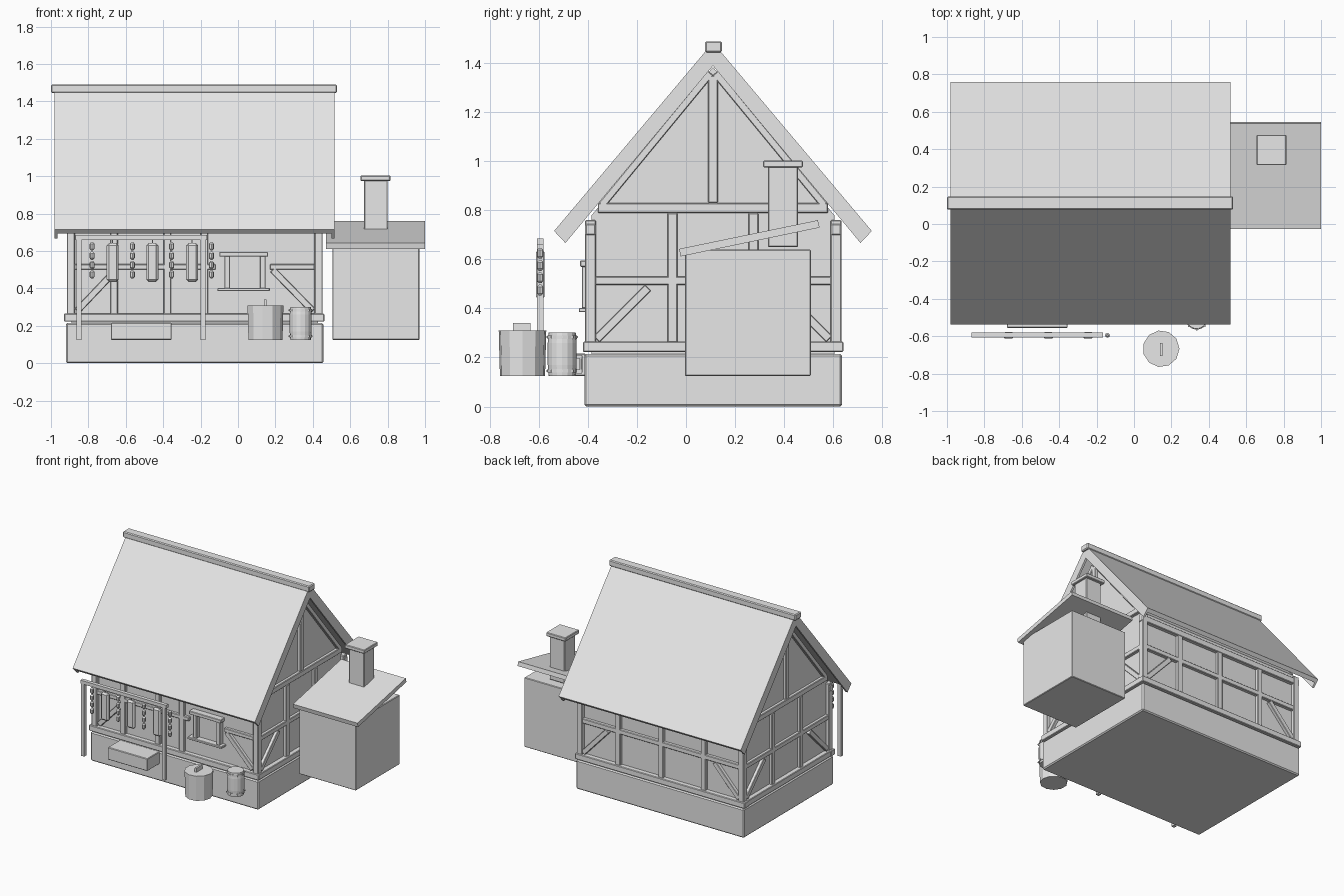
import bpy, bmesh, math
from mathutils import Vector

cube = bpy.data.objects.get("Cube")
if cube:
    bpy.data.objects.remove(cube)

grey = bpy.data.materials.new("plain grey")
grey.use_nodes = True
grey.diffuse_color = (0.8, 0.8, 0.8, 1)
grey.node_tree.nodes["Principled BSDF"].inputs["Base Color"].default_value = (0.8, 0.8, 0.8, 1)


def finish(name, bm, bevel=0):
    bmesh.ops.recalc_face_normals(bm, faces=bm.faces)
    mesh = bpy.data.meshes.new(name)
    bm.to_mesh(mesh)
    bm.free()
    ob = bpy.data.objects.new(name, mesh)
    bpy.context.collection.objects.link(ob)
    mesh.materials.append(grey)
    if bevel:
        mod = ob.modifiers.new("Bevel", "BEVEL")
        mod.width = bevel
        mod.segments = 1
    return ob


def box(name, x, y, z, bevel=0):
    bm = bmesh.new()
    bmesh.ops.create_cube(bm, size=1)
    for v in bm.verts:
        v.co = Vector([a[0] + (c + 0.5) * (a[1] - a[0]) for a, c in zip((x, y, z), v.co)])
    return finish(name, bm, bevel)


def prism(name, points, axis, lo, hi, bevel=0):
    """Extrude a (horizontal, z) outline along x or y."""
    bm = bmesh.new()
    place = (lambda p: (lo, *p)) if axis == "x" else (lambda p: (p[0], lo, p[1]))
    face = bm.faces.new([bm.verts.new(place(p)) for p in points])
    new = bmesh.ops.extrude_face_region(bm, geom=[face])["geom"]
    shift = Vector((hi - lo, 0, 0) if axis == "x" else (0, hi - lo, 0))
    bmesh.ops.translate(bm, vec=shift, verts=[g for g in new if isinstance(g, bmesh.types.BMVert)])
    return finish(name, bm, bevel)


def bar(name, a, b, width, axis, lo, hi):
    """Slanted timber between two (horizontal, z) points."""
    a, b = Vector(a), Vector(b)
    d = (b - a).normalized()
    n = Vector((-d.y, d.x)) * width / 2
    prism(name, [a - n, b - n, b + n, a + n], axis, lo, hi, 0.003)


def lathe(name, x, y, rings, sides):
    """Stack of (radius, z) rings, capped."""
    bm = bmesh.new()
    loops = [[bm.verts.new((x + r * math.cos(math.tau * i / sides), y + r * math.sin(math.tau * i / sides), z))
              for i in range(sides)] for r, z in rings]
    for low, high in zip(loops, loops[1:]):
        for i in range(sides):
            j = (i + 1) % sides
            bm.faces.new((low[i], low[j], high[j], high[i]))
    bm.faces.new(loops[0])
    bm.faces.new(loops[-1])
    return finish(name, bm)


# House body
X0, X1, Y0, Y1, MID = -0.92, 0.457, -0.415, 0.637, 0.11
box("foundation", (X0, X1), (Y0, Y1), (0, 0.215), 0.008)
prism("plaster_walls", [(-0.385, 0.2), (0.605, 0.2), (0.605, 0.78), (MID, 1.385), (-0.385, 0.78)],
      "x", X0 + 0.03, X1 - 0.03)

# Sills, plates and corner posts
for y in (Y0, Y1):
    s = 1 if y == Y1 else -1
    ys = sorted((y + s * 0.005, y - s * 0.045))
    box("long_sill", (X0 - 0.01, X1 + 0.005), ys, (0.222, 0.265), 0.004)
    box("wall_plate", (X0, X1), sorted((y - s * 0.005, y - s * 0.045)), (0.70, 0.745), 0.004)
    for x in ((X0 + 0.005, X0 + 0.048), (X1 - 0.047, X1 - 0.004)):
        box("corner_post", x, sorted((y - s * 0.003, y - s * 0.048)), (0.26, 0.76), 0.004)

# Gable end framing, both ends
for x, s in ((X0, -1), (X1, 1)):
    span = sorted((x - s * 0.008, x - s * 0.045))
    box("gable_sill", sorted((x + s * 0.005, x - s * 0.045)), (Y0 - 0.005, Y1 + 0.005), (0.222, 0.265), 0.004)
    box("gable_rail", span, (Y0 + 0.04, Y1 - 0.04), (0.495, 0.53), 0.004)
    box("tie_beam", span, (-0.36, 0.58), (0.79, 0.83), 0.004)
    box("king_post", span, (0.09, 0.13), (0.83, 1.35), 0.004)
    for y in (-0.055, 0.275):
        box("gable_stud", span, (y - 0.02, y + 0.02), (0.26, 0.79), 0.004)
    for m in (-1, 1):
        bar("gable_brace", (MID + m * 0.475, 0.275), (MID + m * 0.265, 0.485), 0.035, "x", *span)
        bar("gable_rafter", (MID + m * 0.455, 0.82), (MID + m * 0.01, 1.36), 0.03, "x", *span)

# Back wall framing
back = (Y1 - 0.045, Y1 - 0.008)
box("back_rail", (X0 + 0.04, X1 - 0.04), back, (0.495, 0.53), 0.004)
for x in (-0.58, -0.23, 0.12):
    box("back_stud", (x - 0.02, x + 0.02), back, (0.26, 0.72), 0.004)
for a, b in ((X0 + 0.05, X0 + 0.25), (X1 - 0.05, X1 - 0.25)):
    bar("back_brace", (a, 0.275), (b, 0.49), 0.035, "y", *back)

# Front wall framing
front = (Y0 + 0.008, Y0 + 0.045)
for x in ((-0.875, -0.12), (0.17, 0.41)):
    box("front_rail", x, front, (0.5, 0.53), 0.004)
for x in (-0.662, -0.378, -0.18):
    box("front_stud", (x - 0.02, x + 0.02), front, (0.26, 0.72), 0.004)
bar("front_brace", (0.4, 0.28), (0.185, 0.5), 0.035, "y", *front)
bar("front_brace", (-0.86, 0.28), (-0.67, 0.48), 0.035, "y", *front)

# Window and doorstep
box("window_pane", (-0.06, 0.14), (-0.392, -0.38), (0.4, 0.58))
for x in (-0.06, 0.13):
    box("window_jamb", (x - 0.012, x + 0.018), (-0.425, -0.38), (0.4, 0.575), 0.003)
box("window_lintel", (-0.1, 0.16), (-0.432, -0.38), (0.57, 0.595), 0.003)
box("window_sill", (-0.11, 0.17), (-0.437, -0.38), (0.385, 0.402), 0.003)
box("doorstep", (-0.68, -0.355), (-0.555, -0.41), (0.125, 0.217), 0.004)

# Main roof: thin slopes, deeper boards at the gable ends, ridge cap
APEX, EAVE = 1.485, 0.716
for m in (-1, 1):
    def slope(t):
        drop = t / 0.065
        return [(MID, APEX), (MID + m * 0.648, EAVE),
                (MID + m * (0.648 - 0.046 * drop), EAVE - 0.049 * drop), (MID, APEX - 0.095 * drop)]
    prism("roof_slope", slope(0.028), "x", -0.978, 0.513)
    for x in (-0.98, 0.5):
        prism("barge_board", slope(0.065), "x", x, x + 0.015)
box("ridge_cap", (-1, 0.53), (0.077, 0.147), (1.445, 1.49), 0.006)

# Side shed with lean-to roof and chimney
box("shed", (0.505, 0.97), (-0.005, 0.51), (0.125, 0.64), 0.004)
prism("shed_roof", [(-0.022, 0.612), (0.545, 0.73), (0.538, 0.76), (-0.028, 0.643)], "x", 0.47, 1.0)
box("chimney", (0.675, 0.8), (0.335, 0.457), (0.65, 0.98), 0.004)
box("chimney_cap", (0.655, 0.815), (0.315, 0.477), (0.975, 1.003), 0.004)

# Drying rack with hanging goods
for x in (-0.85, -0.187):
    box("rack_post", (x - 0.013, x + 0.013), (-0.607, -0.582), (0.125, 0.67))
box("rack_bar", (-0.868, -0.165), (-0.608, -0.581), (0.66, 0.685))
for x in (-0.67, -0.458, -0.245):
    box("hanging_meat", (x - 0.032, x + 0.032), (-0.612, -0.578), (0.435, 0.642), 0.012)
    box("meat_cord", (x - 0.003, x + 0.003), (-0.598, -0.592), (0.635, 0.665))
for x in (-0.78, -0.565, -0.355, -0.142):
    for i in range(4):
        z = 0.475 + 0.05 * i
        lathe("sausage_link", x, -0.595, [(0.005, z - 0.022), (0.013, z - 0.013), (0.013, z + 0.013), (0.005, z + 0.022)], 8)

# Chopping block with a wedge on top
lathe("chopping_block", 0.145, -0.667, [(0.093, 0.125), (0.098, 0.31)], 11)
box("wedge", (0.138, 0.152), (-0.705, -0.635), (0.305, 0.34))

# Barrel with hoops, rivets and handle
BX, BY = 0.335, -0.505
lathe("barrel", BX, BY, [(0.055, 0.125), (0.059, 0.17), (0.059, 0.26), (0.055, 0.302)], 16)
for z in (0.145, 0.283):
    lathe("barrel_hoop", BX, BY, [(0.06, z - 0.007), (0.06, z + 0.007)], 16)
    for i in range(8):
        a = math.tau * i / 8
        x, y = BX + 0.06 * math.cos(a), BY + 0.06 * math.sin(a)
        box("rivet", (x - 0.004, x + 0.004), (y - 0.004, y + 0.004), (z - 0.004, z + 0.004))
box("barrel_handle", (BX - 0.008, BX + 0.008), (-0.435, -0.423), (0.135, 0.21), 0.003)
for z in (0.14, 0.2):
    box("handle_arm", (BX - 0.008, BX + 0.008), (-0.45, -0.425), (z - 0.005, z + 0.01))
